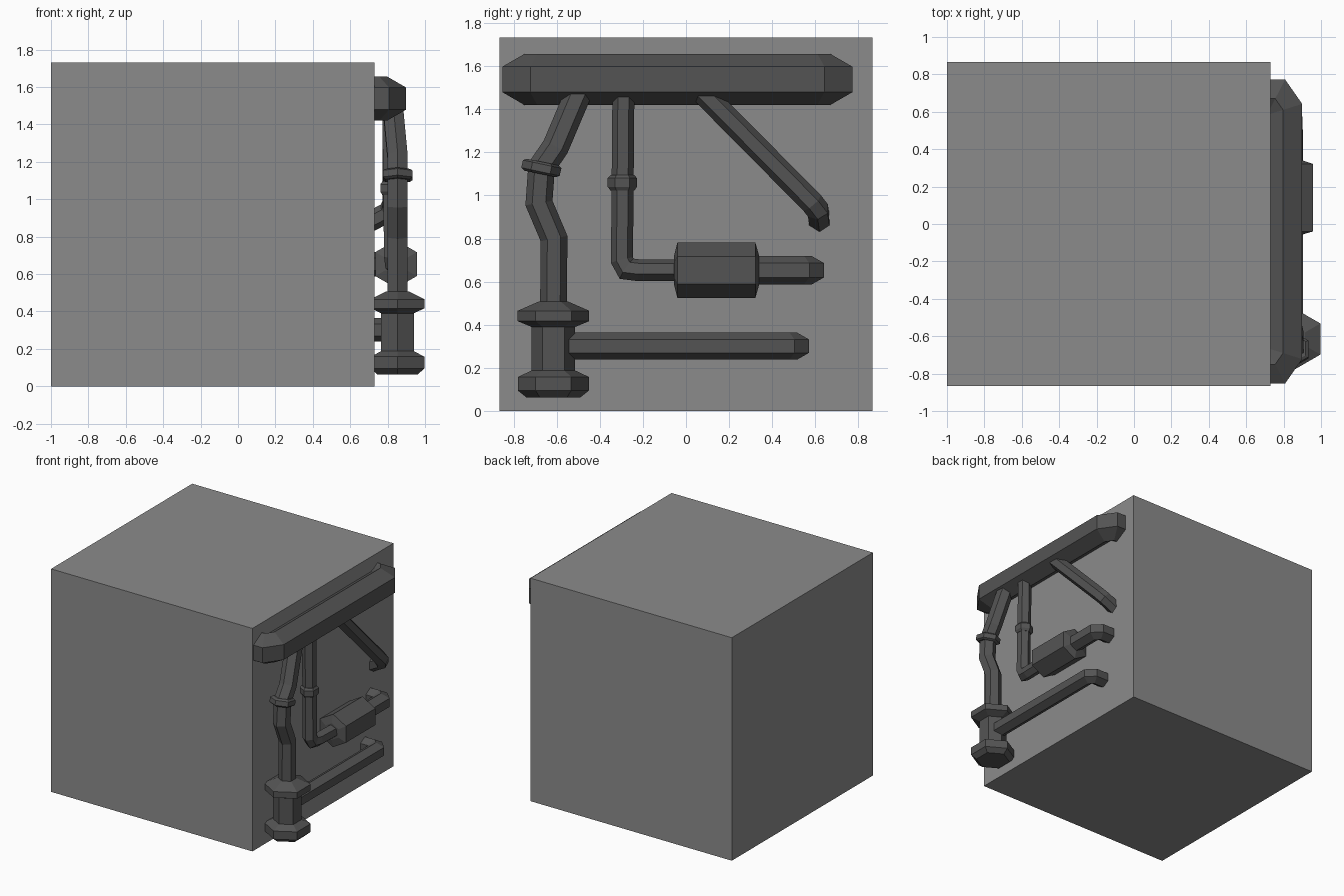
import bpy
import math
from mathutils import Vector

if "Cube" in bpy.data.objects:
    bpy.data.objects.remove(bpy.data.objects["Cube"])


def material(name, v):
    m = bpy.data.materials.new(name)
    m.diffuse_color = (v, v, v, 1)
    m.use_nodes = True
    m.node_tree.nodes["Principled BSDF"].inputs["Base Color"].default_value = m.diffuse_color
    return m


WALL = material("wall grey", 0.26)
PIPE = material("pipe dark grey", 0.088)


def sweep(name, path, radii, up=None, sides=6):
    """Hexagonal tube along a path with mitred joints; one radius or one per point."""
    pts = [Vector(p) for p in path]
    if not isinstance(radii, (list, tuple)):
        radii = [radii] * len(pts)
    tans = [(b - a).normalized() for a, b in zip(pts, pts[1:])]
    t = tans[0]
    u = Vector(up) if up else Vector((1, 0, 0)).cross(t).normalized()
    verts, faces = [], []
    for i, p in enumerate(pts):
        nxt = tans[min(i, len(tans) - 1)]
        n = (t + nxt).normalized()
        v = t.cross(u)
        for k in range(sides):
            a = 2 * math.pi * k / sides
            o = (u * math.cos(a) + v * math.sin(a)) * radii[i]
            verts.append(p + o - t * (o.dot(n) / t.dot(n)))
        u = t.rotation_difference(nxt) @ u
        t = nxt
    for i in range(len(pts) - 1):
        for k in range(sides):
            a, b = i * sides + k, i * sides + (k + 1) % sides
            faces.append((a, b, b + sides, a + sides))
    faces.append(tuple(reversed(range(sides))))
    faces.append(tuple(range(len(verts) - sides, len(verts))))
    mesh = bpy.data.meshes.new(name)
    mesh.from_pydata(verts, [], faces)
    mesh.materials.append(PIPE)
    ob = bpy.data.objects.new(name, mesh)
    bpy.context.collection.objects.link(ob)
    return ob


def wall_elbow(x, y, z, b=0.035):
    """Path points of a bend turning from +y into the wall."""
    return [(x, y - b, z), (x - b, y, z), (0.68, y, z)]


# Wall block
bpy.ops.mesh.primitive_cube_add(size=1, location=(-0.135, 0, 0.866))
block = bpy.context.object
block.name = "wall_block"
block.scale = (1.73, 1.732, 1.732)
block.data.materials.append(WALL)

# Thick header pipe, both ends bent into the wall
sweep("header_pipe",
      [(0.66, -0.75, 1.538), (0.755, -0.75, 1.538), (0.797, -0.69, 1.538),
       (0.797, 0.61, 1.538), (0.755, 0.67, 1.538), (0.66, 0.67, 1.538)],
      0.118, up=(0, 0, 1))

# Crooked down pipe with collar
X = 0.853
sweep("crooked_pipe",
      [(X, -0.615, 0.45), (X, -0.612, 0.80), (X, -0.682, 0.965),
       (X, -0.670, 1.13), (X, -0.605, 1.225), (0.825, -0.48, 1.52)], 0.062)
sweep("crooked_pipe_collar",
      [(X, -0.677, 1.10), (X, -0.675, 1.11), (X, -0.667, 1.145), (X, -0.665, 1.155)],
      [0.075, 0.091, 0.091, 0.075])

# Floor drum with two flanges
sweep("drum", [(X, -0.615, 0.10), (X, -0.615, 0.45)], 0.101)
for label, levels, radii in (
        ("lower_flange", (0.063, 0.095, 0.158, 0.188), (0.125, 0.165, 0.165, 0.101)),
        ("upper_flange", (0.39, 0.417, 0.465, 0.507), (0.101, 0.166, 0.166, 0.07))):
    sweep(label, [(X, -0.615, z) for z in levels], radii)

# Straight drop pipe with elbow and collar
sweep("drop_pipe",
      [(0.815, -0.29, 1.52), (0.825, -0.297, 0.70), (0.83, -0.275, 0.66),
       (0.837, -0.22, 0.653), (0.845, 0.0, 0.653)], 0.051)
sweep("drop_pipe_collar",
      [(0.82, -0.295, z) for z in (1.095, 1.08, 1.04, 1.022)],
      [0.055, 0.068, 0.068, 0.055])

# Hexagonal canister and its outlet
sweep("canister", [(0.845, y, 0.653) for y in (-0.056, -0.04, 0.322, 0.34)],
      [0.065, 0.128, 0.128, 0.065])
sweep("canister_outlet", [(0.845, 0.2, 0.653)] + wall_elbow(0.845, 0.583, 0.653), 0.066)

# Diagonal pipe, bent down into the wall
sweep("diagonal_pipe",
      [(0.82, 0.03, 1.525), (0.82, 0.585, 0.965), (0.80, 0.612, 0.93),
       (0.67, 0.622, 0.86)], 0.054)

# Low horizontal pipe from the drum into the wall
sweep("low_pipe", [(0.85, -0.6, 0.301)] + wall_elbow(0.85, 0.515, 0.301), 0.063)
